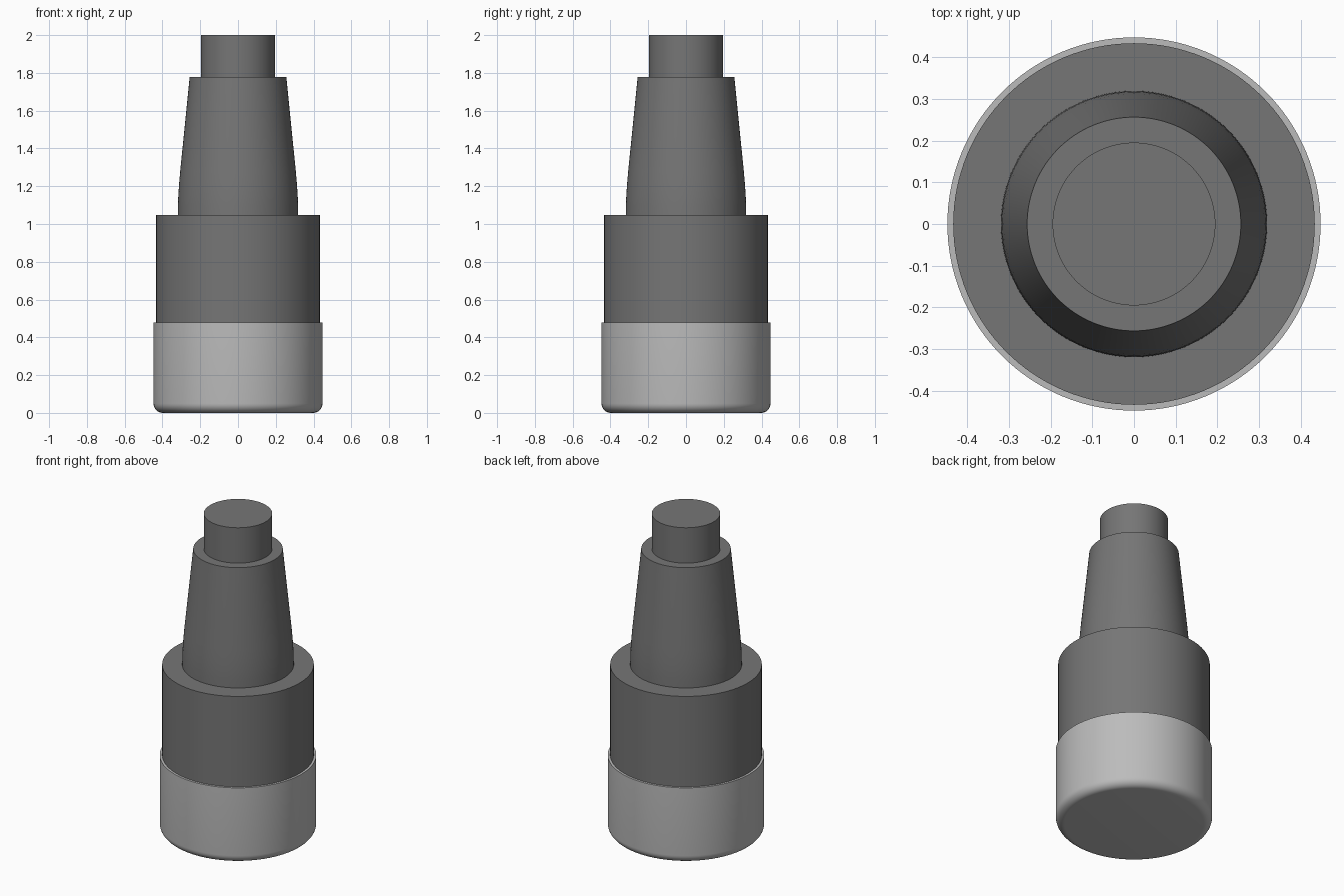
import bpy, bmesh, math

if "Cube" in bpy.data.objects:
    bpy.data.objects.remove(bpy.data.objects["Cube"])

SEGMENTS = 128


def material(name, shade):
    m = bpy.data.materials.new(name)
    m.diffuse_color = (shade, shade, shade, 1)
    m.use_nodes = True
    m.node_tree.nodes["Principled BSDF"].inputs["Base Color"].default_value = m.diffuse_color
    return m


def lathe(name, profile, mat):
    """Spin an (r, z) profile round z and cap both ends."""
    bm = bmesh.new()
    rings = []
    for r, z in profile:
        rings.append([bm.verts.new((r * math.cos(a), r * math.sin(a), z))
                      for a in (2 * math.pi * i / SEGMENTS for i in range(SEGMENTS))])
    for low, high in zip(rings, rings[1:]):
        for i in range(SEGMENTS):
            j = (i + 1) % SEGMENTS
            bm.faces.new((low[i], low[j], high[j], high[i]))
    bm.faces.new(rings[0][::-1])
    bm.faces.new(rings[-1])
    mesh = bpy.data.meshes.new(name)
    bm.to_mesh(mesh)
    bm.free()
    obj = bpy.data.objects.new(name, mesh)
    bpy.context.collection.objects.link(obj)
    mesh.materials.append(mat)
    bpy.ops.object.select_all(action='DESELECT')
    obj.select_set(True)
    bpy.context.view_layer.objects.active = obj
    bpy.ops.object.shade_smooth_by_angle(angle=math.radians(30))
    return obj


dark = material("dark_grey", 0.18)
light = material("light_grey", 0.5)

# Light base cup with a rounded bottom edge
R, F = 0.447, 0.05
fillet = [(R - F + F * math.sin(a), F - F * math.cos(a))
          for a in (math.pi / 2 * i / 8 for i in range(9))]
lathe("base_cup", fillet + [(R, 0.478)], light)

# Main cylinder seated in the cup
lathe("body", [(0.433, 0.46), (0.433, 1.048)], dark)

# Tapered neck, easing from a near-vertical foot into the cone
lathe("tapered_neck", [(0.319, 1.04), (0.318, 1.10), (0.316, 1.15),
                       (0.312, 1.21), (0.306, 1.28), (0.256, 1.777)], dark)

# Top stub
lathe("top_stub", [(0.195, 1.76), (0.195, 2.0)], dark)
